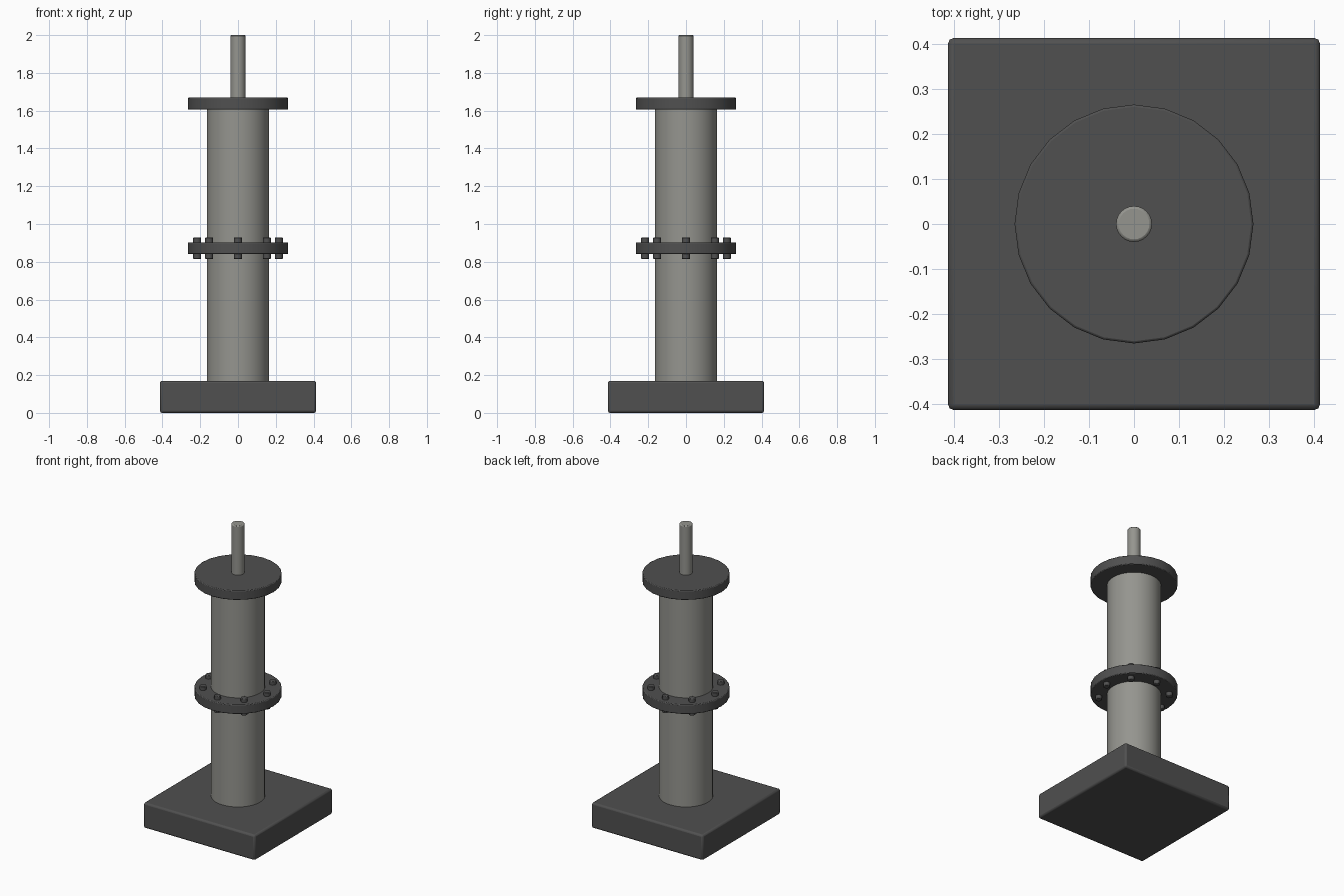
import bpy
from math import pi, sin, cos, radians

cube = bpy.data.objects.get("Cube")
if cube:
    bpy.data.objects.remove(cube, do_unlink=True)


def material(name, color):
    mat = bpy.data.materials.new(name)
    mat.use_nodes = True
    mat.diffuse_color = color
    mat.node_tree.nodes["Principled BSDF"].inputs["Base Color"].default_value = color
    return mat


dark_iron = material("dark iron", (0.08, 0.08, 0.08, 1))
grey_steel = material("grey steel", (0.30, 0.30, 0.275, 1))


def finish(name, mat, bevel):
    obj = bpy.context.object
    obj.name = name
    obj.data.materials.append(mat)
    if bevel:
        mod = obj.modifiers.new("soft edges", "BEVEL")
        mod.width = bevel
        mod.segments = 2
        mod.limit_method = "ANGLE"
        mod.angle_limit = radians(40)
    bpy.ops.object.shade_smooth_by_angle(angle=radians(40))
    return obj


def cylinder(name, radius, bottom, top, mat, sides=24, x=0, y=0, bevel=0):
    bpy.ops.mesh.primitive_cylinder_add(
        vertices=sides, radius=radius, depth=top - bottom,
        location=(x, y, (top + bottom) / 2))
    return finish(name, mat, bevel)


# Square base block
bpy.ops.mesh.primitive_cube_add(size=1, location=(0, 0, 0.085))
bpy.context.object.scale = (0.828, 0.828, 0.17)
bpy.ops.object.transform_apply(location=False, rotation=False, scale=True)
finish("base_block", dark_iron, 0.012)

# Main pipe and flanges
cylinder("pipe", 0.165, 0.01, 1.655, grey_steel, sides=32)
cylinder("middle_flange", 0.266, 0.84, 0.903, dark_iron, bevel=0.005)
cylinder("top_flange", 0.266, 1.606, 1.669, dark_iron, bevel=0.005)

# Ring of through bolts
for i in range(8):
    a = i * pi / 4
    cylinder(f"bolt_{i + 1}", 0.021, 0.815, 0.928, dark_iron, sides=12,
             x=0.216 * cos(a), y=0.216 * sin(a), bevel=0.003)

# Stem on top
cylinder("stem", 0.04, 1.64, 2.0, grey_steel, bevel=0.006)
